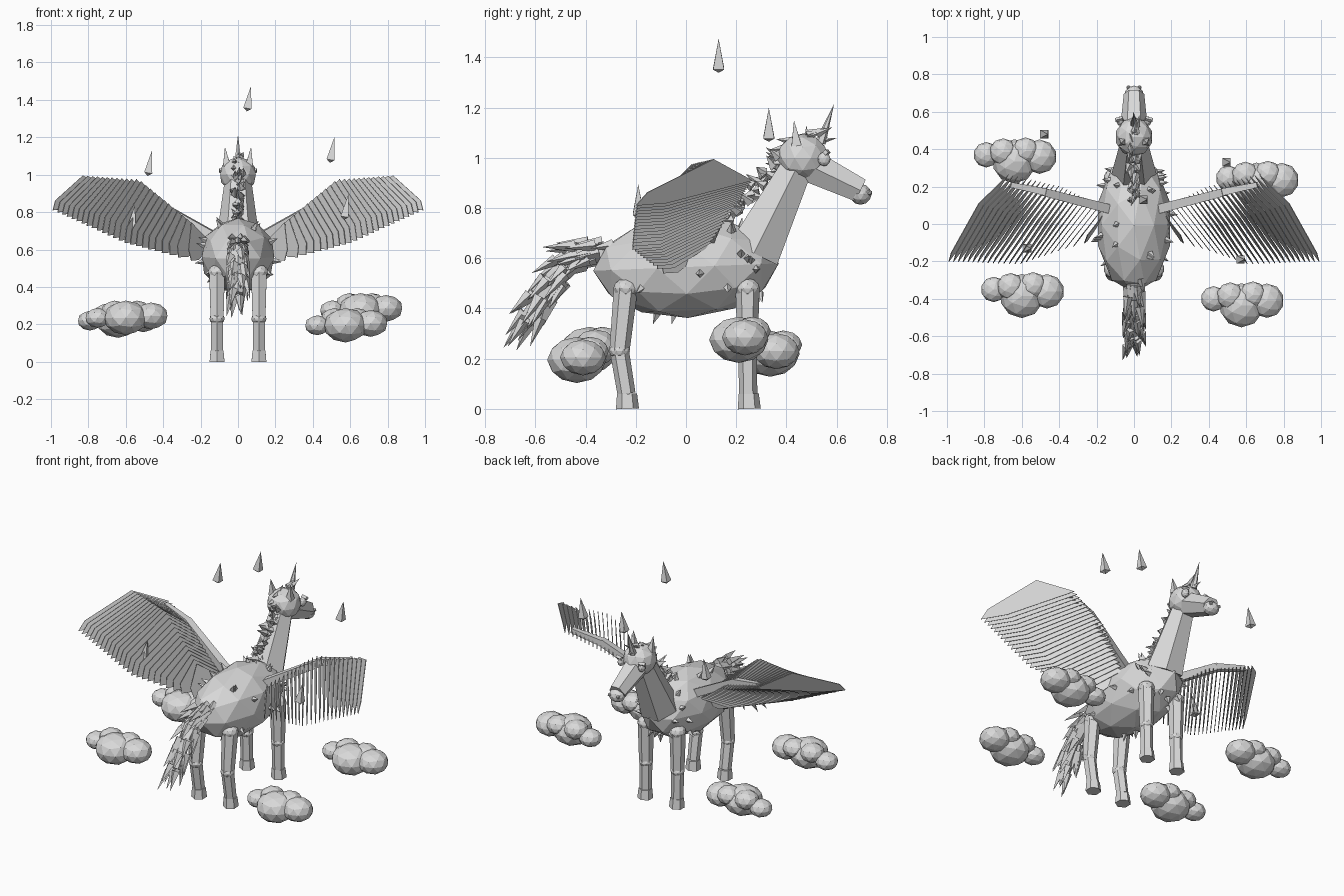
import bpy, bmesh, math, random
from mathutils import Vector, Matrix

random.seed(4)
cube = bpy.data.objects.get("Cube")
if cube:
    bpy.data.objects.remove(cube, do_unlink=True)

grey = bpy.data.materials.new("light_grey")
grey.use_nodes = True
grey.diffuse_color = (0.7, 0.7, 0.7, 1)
grey.node_tree.nodes["Principled BSDF"].inputs["Base Color"].default_value = (0.7, 0.7, 0.7, 1)


def finish(bm, name):
    bmesh.ops.remove_doubles(bm, verts=bm.verts, dist=0.0001)
    bmesh.ops.recalc_face_normals(bm, faces=bm.faces)
    mesh = bpy.data.meshes.new(name)
    bm.to_mesh(mesh)
    bm.free()
    mesh.materials.append(grey)
    obj = bpy.data.objects.new(name, mesh)
    bpy.context.collection.objects.link(obj)
    return obj


def tube(bm, p, q, r1, r2, sides=6, spin=0.0):
    """Tapered prism or spike from p to q."""
    p, q = Vector(p), Vector(q)
    turn = (q - p).to_track_quat('Z', 'Y').to_matrix().to_4x4()
    m = Matrix.Translation((p + q) / 2) @ turn @ Matrix.Rotation(spin, 4, 'Z')
    bmesh.ops.create_cone(bm, cap_ends=True, segments=sides, radius1=r1,
                          radius2=r2, depth=(q - p).length, matrix=m)


def ball(bm, centre, size, detail=2, tilt=0.0):
    m = (Matrix.Translation(centre) @ Matrix.Rotation(tilt, 4, 'X')
         @ Matrix.Diagonal((*size, 1)))
    bmesh.ops.create_icosphere(bm, subdivisions=detail, radius=1, matrix=m)


def along(points, t):
    """Point at t (0 to 1) on a polyline."""
    f = t * (len(points) - 1)
    i = min(int(f), len(points) - 2)
    return Vector(points[i]).lerp(Vector(points[i + 1]), f - i)


def jitter(a):
    return Vector([random.uniform(-a, a) for _ in range(3)])


# Body, neck and head
bm = bmesh.new()
ball(bm, (0, 0, 0.565), (0.203, 0.37, 0.203), 2, 0.04)
finish(bm, "body")

bm = bmesh.new()
tube(bm, (0, 0.27, 0.62), (0, 0.45, 0.98), 0.12, 0.07, 6, math.pi / 6)
finish(bm, "neck")

bm = bmesh.new()
ball(bm, (0, 0.465, 1.0), (0.1, 0.105, 0.095))
finish(bm, "head")

bm = bmesh.new()
tube(bm, (0, 0.5, 0.965), (0, 0.695, 0.87), 0.075, 0.055, 6, math.pi / 6)
finish(bm, "muzzle")

bm = bmesh.new()
ball(bm, (0, 0.695, 0.855), (0.05, 0.045, 0.042))
for s in (-1, 1):
    ball(bm, (s * 0.03, 0.73, 0.862), (0.012, 0.012, 0.012), 1)
finish(bm, "nose")

for s, side in ((1, "left"), (-1, "right")):
    bm = bmesh.new()
    ball(bm, (s * 0.073, 0.55, 0.995), (0.02, 0.026, 0.028))
    tube(bm, (s * 0.06, 0.565, 1.022), (s * 0.1, 0.555, 1.022), 0.012, 0.012, 4)
    finish(bm, side + "_eye")

    bm = bmesh.new()
    tube(bm, (s * 0.06, 0.44, 1.05), (s * 0.07, 0.43, 1.15), 0.028, 0, 4)
    finish(bm, side + "_ear")

bm = bmesh.new()
tube(bm, (0, 0.535, 1.06), (0, 0.59, 1.215), 0.022, 0, 6)
finish(bm, "horn")

# Forelock and mane spikes
bm = bmesh.new()
for i in range(8):
    p = Vector((0, 0.46 + 0.01 * i, 1.08)) + jitter(0.02)
    tube(bm, p, p + Vector((0, 0.06, 0.03)) + jitter(0.02), 0.016, 0, 4)
finish(bm, "forelock")

crest = [(0, 0.46, 1.07), (0, 0.37, 0.98), (0, 0.27, 0.85), (0, 0.17, 0.75)]
bm = bmesh.new()
for i in range(48):
    p = along(crest, i / 47) + jitter(0.022)
    tube(bm, p, p + Vector((0, -0.055, 0.02)) + jitter(0.03), 0.022, 0, 4)
finish(bm, "mane")

# Tail with a bent core and swept tufts
dock = [(0, -0.32, 0.63), (0, -0.44, 0.6), (0, -0.54, 0.5), (0, -0.63, 0.36)]
bm = bmesh.new()
for a, b, r in zip(dock, dock[1:], (0.04, 0.045, 0.035)):
    tube(bm, a, b, r, r * 0.85)
for i in range(75):
    t = i / 74
    out = jitter(0.042)
    p = along(dock, t) + out
    flow = along(dock, min(t + 0.05, 1)) - along(dock, min(t, 0.95) - 0.05)
    tube(bm, p, p + flow.normalized() * 0.11 + out * 0.6, 0.024, 0, 4)
finish(bm, "tail")

# Small fur tufts over the body and around the shoulders
bm = bmesh.new()
for i in range(36):
    a = math.pi * (i % 18 + random.random()) / 9
    y = random.uniform(-0.28, 0.28) if i < 18 else random.uniform(0.16, 0.3)
    r = 0.2 * math.sqrt(1 - (y / 0.37) ** 2)
    n = Vector((math.cos(a), y * 1.5, math.sin(a))).normalized()
    p = Vector((r * math.cos(a), y, 0.565 + r * math.sin(a))) - n * 0.01
    tube(bm, p, p + n * 0.05 + Vector((0, -0.01, 0)), 0.018, 0, 4)
finish(bm, "fur_tufts")

# Legs
for s, side in ((1, "left"), (-1, "right")):
    for y, bend, name in ((0.245, 0.0, "front"), (-0.24, -0.025, "rear")):
        x = s * 0.112
        hip, knee, foot = (x, y, 0.48), (x, y + bend, 0.23), (x, y + 0.003, 0.06)
        bm = bmesh.new()
        tube(bm, hip, knee, 0.048, 0.04)
        tube(bm, knee, foot, 0.038, 0.036)
        ball(bm, hip, (0.05, 0.05, 0.04))
        ball(bm, knee, (0.042, 0.042, 0.03))
        finish(bm, f"{side}_{name}_leg")
        bm = bmesh.new()
        tube(bm, (x, y + 0.007, 0), (x, y + 0.005, 0.06), 0.046, 0.04)
        finish(bm, f"{side}_{name}_hoof")

# Wings: slanted, overlapping pointed feathers swept outward from a two-part arm
lead = [(0.14, 0.08, 0.63), (0.39, 0.2, 0.81), (0.67, 0.265, 0.91)]
trail = [(0.25, -0.06, 0.745), (0.53, 0.02, 0.975), (0.83, 0.11, 0.995)]
tips = [(0.25, -0.09, 0.54), (0.61, -0.215, 0.635), (0.99, -0.2, 0.81)]
for s, side in ((1, "left"), (-1, "right")):
    flip = Matrix.Diagonal((s, 1, 1, 1))
    bm = bmesh.new()
    for i in range(24):
        t = i / 23
        a, b, tip = along(lead, t), along(trail, t), along(tips, t ** 0.75)
        reach = (tip - (a + b) / 2) * 0.78
        mid = a.lerp(b, 0.5) + reach
        half = (b - a) * 0.25
        outline = [a, b, mid + half, tip, mid - half]
        thick = (b - a).cross(reach).normalized() * 0.002
        top = [bm.verts.new(p + thick) for p in outline]
        low = [bm.verts.new(p - thick) for p in outline]
        bm.faces.new(top)
        bm.faces.new(low[::-1])
        for j in range(5):
            k = (j + 1) % 5
            bm.faces.new((top[j], low[j], low[k], top[k]))
    bmesh.ops.transform(bm, matrix=flip, verts=bm.verts)
    finish(bm, side + "_wing_feathers")

    bm = bmesh.new()
    tube(bm, (0.13, 0.08, 0.67), (0.48, 0.17, 0.87), 0.035, 0.03, 4, math.pi / 4)
    tube(bm, (0.47, 0.17, 0.865), (0.66, 0.21, 0.91), 0.028, 0.02, 4, math.pi / 4)
    bmesh.ops.transform(bm, matrix=flip, verts=bm.verts)
    finish(bm, side + "_wing_arm")

# Clouds: one cluster of puffs repeated around the feet
puffs = [(0, 0, 0, 0.118), (0.135, 0.025, 0.01, 0.092), (0.06, 0.055, 0.035, 0.073),
         (-0.06, 0.05, 0.035, 0.073), (-0.15, 0.035, 0, 0.068)]
clouds = [(-0.6, -0.385, 0.235), (-0.64, 0.335, 0.22), (0.655, 0.21, 0.275), (0.575, -0.435, 0.195)]
for i, c in enumerate(clouds):
    bm = bmesh.new()
    for x, y, z, r in puffs:
        ball(bm, Vector(c) + Vector((x, y, z)), (r, r, r * 0.78))
    finish(bm, f"cloud_{i + 1}")

# Floating droplets
drops = [(0.05, 0.13, 1.355), (0.495, 0.33, 1.08), (-0.48, 0.48, 1.01),
         (0.57, -0.19, 0.775), (-0.57, -0.13, 0.72)]
for i, d in enumerate(drops):
    bm = bmesh.new()
    base = Vector(d)
    tube(bm, base, base + Vector((0.02, 0, 0.12)), 0.031, 0, 4, math.pi / 4)
    tube(bm, base, base - Vector((0.003, 0, 0.016)), 0.031, 0, 4, math.pi / 4)
    finish(bm, f"droplet_{i + 1}")
